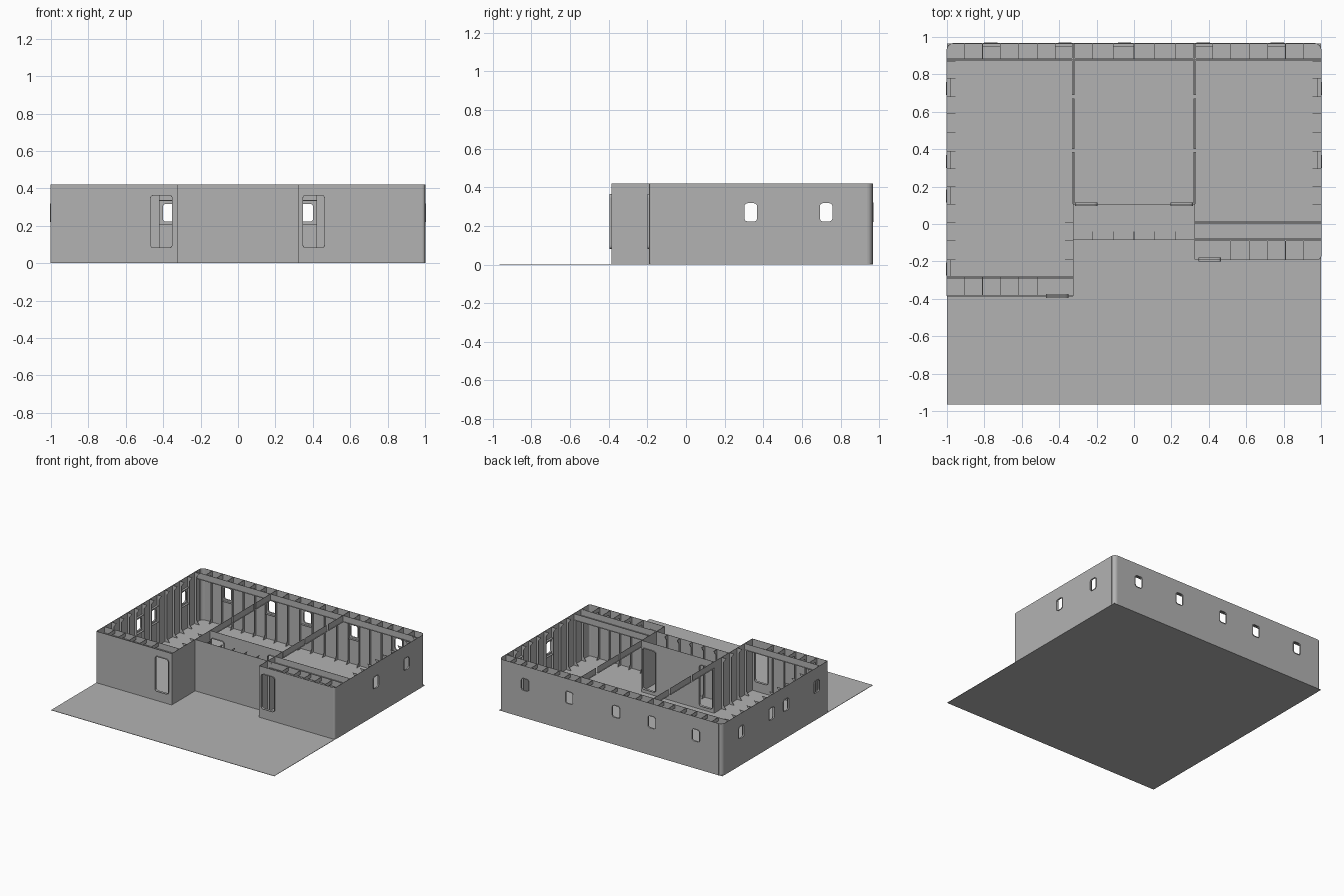
import bpy
import math
from mathutils import Matrix, Vector

if "Cube" in bpy.data.objects:
    bpy.data.objects.remove(bpy.data.objects["Cube"])

GREY = (0.45, 0.45, 0.45, 1)
steel = bpy.data.materials.new("plain grey steel")
steel.use_nodes = True
steel.diffuse_color = GREY
steel.node_tree.nodes["Principled BSDF"].inputs["Base Color"].default_value = GREY

H = 0.42          # wall height
THIN = 0.003      # plate thickness
UP = Vector((0, 0, 1))


def frame(origin, u, v):
    """Matrix whose local x and y run along u and v."""
    u, v = Vector(u).normalized(), Vector(v).normalized()
    m = Matrix((u, v, u.cross(v))).transposed().to_4x4()
    m.translation = Vector(origin)
    return m


def rect(x0, y0, x1, y1):
    return [(x0, y0), (x1, y0), (x1, y1), (x0, y1)]


def arc(cx, cy, r, start, steps=6):
    return [(cx + r * math.cos(a), cy + r * math.sin(a))
            for a in (start + math.pi / 2 * i / steps for i in range(steps + 1))]


def rounded(x0, y0, x1, y1, r):
    corners = [(x1 - r, y1 - r), (x0 + r, y1 - r), (x0 + r, y0 + r), (x1 - r, y0 + r)]
    return [p for i, (cx, cy) in enumerate(corners) for p in arc(cx, cy, r, i * math.pi / 2, 4)]


def build(name, sheets):
    """Join flat plates (outlines with holes, placement, thickness) into one object."""
    parts = []
    for outlines, matrix, thick in sheets:
        curve = bpy.data.curves.new(name, 'CURVE')
        curve.dimensions = '2D'
        curve.fill_mode = 'BOTH'
        curve.extrude = thick / 2
        for pts in outlines:
            s = curve.splines.new('POLY')
            s.points.add(len(pts) - 1)
            for p, (x, y) in zip(s.points, pts):
                p.co = (x, y, 0, 1)
            s.use_cyclic_u = True
        ob = bpy.data.objects.new(name, curve)
        bpy.context.collection.objects.link(ob)
        bpy.context.view_layer.update()
        dg = bpy.context.evaluated_depsgraph_get()
        mesh = bpy.data.meshes.new_from_object(ob.evaluated_get(dg))
        mesh.transform(matrix)
        bpy.data.objects.remove(ob)
        parts.append(mesh)
    verts, faces = [], []
    for mesh in parts:
        base = len(verts)
        verts += [v.co.copy() for v in mesh.vertices]
        faces += [[base + i for i in p.vertices] for p in mesh.polygons]
        bpy.data.meshes.remove(mesh)
    mesh = bpy.data.meshes.new(name)
    mesh.from_pydata(verts, [], faces)
    mesh.materials.append(steel)
    ob = bpy.data.objects.new(name, mesh)
    bpy.context.collection.objects.link(ob)
    return ob


coamings = []


def wall(name, a, b, windows=(), doors=(), sill=0.08):
    """Upright plate from a to b; opening centres are world coordinates along it."""
    a, b = Vector((*a, 0)), Vector((*b, 0))
    place = frame(a, b - a, UP)
    axis = 0 if abs((b - a).x) > abs((b - a).y) else 1
    outlines = [rect(0, 0, (b - a).length, H)]
    for centres, half, z0, z1, depth in ((windows, 0.035, 0.22, 0.32, 0.012),
                                         (doors, 0.06, sill, 0.365, 0.02)):
        for c in centres:
            d = abs(c - a[axis])
            hole = (d - half, z0, d + half, z1)
            outlines.append(rounded(*hole, 0.018))
            rim = (hole[0] + 0.003, z0 + 0.003, hole[2] - 0.003, z1 - 0.003)
            coamings.append(([rounded(*hole, 0.018), rounded(*rim, 0.015)], place, depth))
    build(name, [(outlines, place, THIN)])


# Base deck
build("base_deck", [([rect(-1, -0.965, 1, 0.965)], Matrix.Translation((0, 0, THIN / 2)), THIN)])

# Outer walls and inner partition
PX, FL, FR, MID, BACK = 0.325, -0.385, -0.19, -0.085, 0.965
wall("back_wall", (-0.97, BACK), (0.97, BACK), windows=(-0.766, -0.37, -0.05, 0.37, 0.766))
wall("right_side_wall", (-1, FL), (-1, 0.935), windows=(-0.24, 0.15, 0.335, 0.725))
wall("left_side_wall", (1, FR + 0.015), (1, 0.935), windows=(0.335, 0.725))
wall("right_front_wall", (-1, FL), (-PX, FL), doors=(-0.41,))
wall("left_front_wall", (PX, FR), (0.985, FR), doors=(0.405,))
wall("right_recess_wall", (-PX, FL), (-PX, 0.105))
wall("left_recess_wall", (PX, FR), (PX, 0.105))
wall("recess_back_wall", (-PX, MID), (PX, MID))
wall("inner_partition", (-PX, 0.105), (PX, 0.105), doors=(-0.255, 0.255), sill=0.03)
build("opening_coamings", coamings)

# Rounded wall corners
corners = []
for cx, cy, r, start in ((0.97, 0.935, 0.03, 0), (-0.97, 0.935, 0.03, math.pi / 2),
                         (0.985, FR + 0.015, 0.015, -math.pi / 2)):
    ring = arc(cx, cy, r, start) + arc(cx, cy, r - THIN, start)[::-1]
    corners.append(([ring], Matrix.Translation((0, 0, H / 2)), H))
corner_ob = build("rounded_corners", corners)

# Vertical stiffeners with end brackets
RIB = [(0, 0), (0.045, 0), (0.02, 0.035), (0.02, H - 0.035), (0.045, H), (0, H)]
half_x = [0.11, 0.22, 0.325, 0.42, 0.515, 0.62, 0.715, 0.81, 0.905]
frames_x = [-x for x in reversed(half_x)] + [0] + half_x
frames_y = [0.87, 0.78, 0.68, 0.59, 0.49, 0.39, 0.295, 0.2, 0.105, 0.01, -0.09, -0.19, -0.285]
ribs, beams = [], []


def rib(x, y, nx, ny, reach=0):
    place = frame((x, y, 0), (nx, ny, 0), UP)
    ribs.append(([RIB], place, THIN))
    if reach:
        beams.append(([rect(0, H - 0.03, reach, H)], place, THIN))


for x in frames_x:
    rib(x, BACK, 0, -1, 0.085)
    if x < -PX and abs(x + 0.42) > 0.01:
        rib(x, FL, 0, 1, 0.1)
    if x > PX and abs(x - 0.42) > 0.01:
        rib(x, FR, 0, 1, 0.1)
    if abs(x) < 0.3:
        rib(x, MID, 0, 1)
for y in frames_y:
    rib(-1, y, 1, 0)
    if y > FR:
        rib(1, y, -1, 0)
    if y < 0.1:
        rib(-PX, y, -1, 0)
        if y > FR:
            rib(PX, y, 1, 0)
build("wall_stiffeners", ribs)
build("roof_beams", beams)

# Horizontal trimmers above and below each window
trims = []
for z in (0.205, 0.335):
    for x0, x1 in ((-0.81, -0.715), (-0.42, -PX), (-0.11, 0), (PX, 0.42), (0.715, 0.81)):
        trims.append(([rect(x0, BACK - 0.018, x1, BACK)], Matrix.Translation((0, 0, z)), THIN))
    for side, spans in ((-1, ((0.68, 0.78), (0.295, 0.39), (0.105, 0.2), (-0.285, -0.19))),
                        (1, ((0.68, 0.78), (0.295, 0.39)))):
        for y0, y1 in spans:
            xs = sorted((side, side * 0.982))
            trims.append(([rect(xs[0], y0, xs[1], y1)], Matrix.Translation((0, 0, z)), THIN))
build("window_trimmers", trims)

# T-section roof girders
girders = []


def girder(a, b, depth=0.05):
    a, b = Vector((*a, 0)), Vector((*b, 0))
    length = (b - a).length
    girders.append(([rect(0, H - depth, length, H)], frame(a, b - a, UP), THIN))
    flat = frame(a + UP * (H - depth), b - a, UP.cross(b - a))
    girders.append(([rect(0, -0.007, length, 0.007)], flat, THIN))


girder((-1, 0.88), (1, 0.88))
girder((-1, -0.285), (-PX, -0.285))
girder((PX, 0.01), (1, 0.01))
girder((PX, MID), (1, MID))
for side in (-PX, PX):
    for y0, y1 in ((0.11, 0.385), (0.4, 0.67), (0.69, BACK)):
        girder((side, y0), (side, y1))
build("roof_girders", girders)

# Smooth the rounded corners only
bpy.ops.object.select_all(action='DESELECT')
corner_ob.select_set(True)
bpy.context.view_layer.objects.active = corner_ob
bpy.ops.object.shade_smooth_by_angle()
